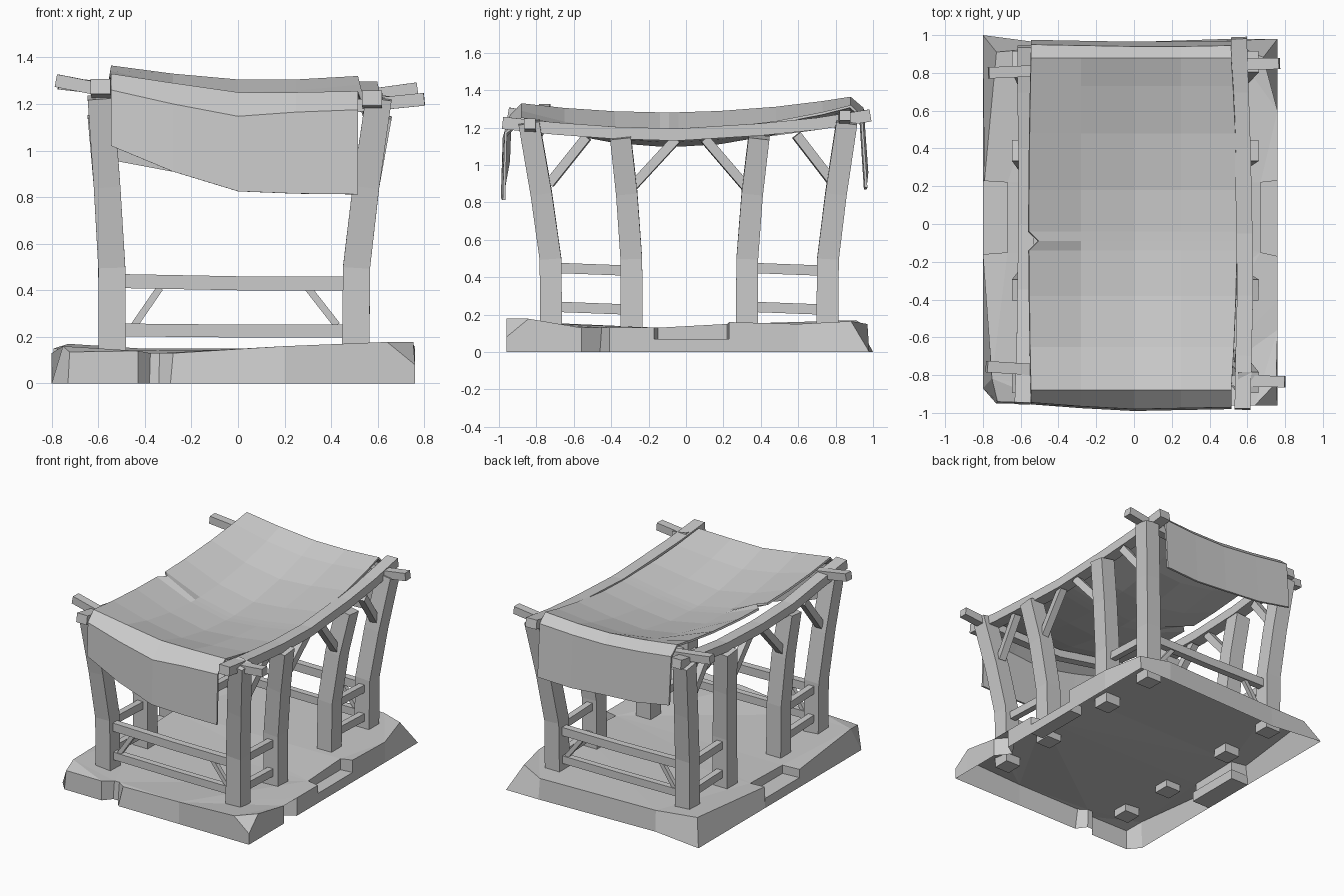
import bpy, bmesh
from mathutils import Vector

if "Cube" in bpy.data.objects:
    bpy.data.objects.remove(bpy.data.objects["Cube"])


def finish(name, bm):
    bmesh.ops.recalc_face_normals(bm, faces=bm.faces)
    me = bpy.data.meshes.new(name)
    bm.to_mesh(me)
    bm.free()
    ob = bpy.data.objects.new(name, me)
    bpy.context.collection.objects.link(ob)
    return ob


def beam(name, pts, w, h, ref=(0, 0, 1), taper=1.0):
    """Sweep a w x h rectangle along a path; h lies towards ref."""
    pts = [Vector(p) for p in pts]
    bm = bmesh.new()
    rings = []
    for i, p in enumerate(pts):
        t = (pts[min(i + 1, len(pts) - 1)] - pts[max(i - 1, 0)]).normalized()
        side = t.cross(Vector(ref)).normalized()
        up = side.cross(t)
        k = 1 + (taper - 1) * i / (len(pts) - 1)
        rings.append([bm.verts.new(p + side * a * w * k / 2 + up * b * h * k / 2)
                      for a, b in ((-1, -1), (1, -1), (1, 1), (-1, 1))])
    for a, b in zip(rings, rings[1:]):
        for j in range(4):
            bm.faces.new((a[j], a[(j + 1) % 4], b[(j + 1) % 4], b[j]))
    bm.faces.new(rings[0])
    bm.faces.new(rings[-1])
    return finish(name, bm)


# Chipped stone plinth, open underneath: x, y, top height, top inset
outline = [
    (-.73, -.95, .135, .01), (-.43, -.95, .14, 0), (-.38, -.89, .13, .01), (-.34, -.89, .13, .01),
    (-.29, -.96, .13, .04), (.2, -.96, .16, 0), (.64, -.96, .178, 0), (.76, -.96, .08, 0),
    (.76, -.85, .178, .01), (.76, -.56, .13, 0), (.68, -.46, .13, .02), (.76, -.41, .13, 0),
    (.76, -.17, .13, 0), (.67, -.15, .13, 0), (.67, .22, .15, 0), (.76, .23, .16, 0),
    (.76, .6, .15, 0), (.76, .98, .165, .1), (.5, .98, .15, .01), (-.42, .95, .15, .01),
    (-.8, 1.0, .17, .09), (-.8, .23, .15, .01), (-.67, .22, .14, 0), (-.67, -.15, .13, 0),
    (-.8, -.16, .13, 0), (-.8, -.87, .16, .06)]
bm = bmesh.new()
low = [bm.verts.new((x, y, 0)) for x, y, z, s in outline]
top = [bm.verts.new((x * (1 - s), y * (1 - s), z)) for x, y, z, s in outline]
n = len(outline)
for i in range(n):
    j = (i + 1) % n
    bm.faces.new((low[i], low[j], top[j], top[i]))
bmesh.ops.triangulate(bm, faces=[bm.faces.new(top)])
finish("plinth", bm)

# Sunken entrance steps
for s, nm, x1 in ((1, "right", .76), (-1, "left", .8)):
    beam(nm + "_step", [(s * (.66 + x1) / 2, -.17, .035), (s * (.66 + x1) / 2, .235, .035)], x1 - .66, .07)

# Bent posts: base y, top y, top z
posts = [(-.72, -.84, 1.23), (-.29, -.35, 1.15), (.325, .39, 1.15), (.755, .86, 1.23)]
sides = [("right", 1, .505, .605), ("left", -1, .54, .59)]
for nm, s, xb, xt in sides:
    for i, (yb, yt, zt) in enumerate(posts):
        lean = lambda f: (s * (xb + (xt - xb) * f), yb + (yt - yb) * f)
        beam(f"{nm}_post_{i + 1}",
             [(*lean(0), .08), (*lean(.04), .5), (*lean(.45), .85), (*lean(1), zt)],
             .118, .118, (0, 1, 0), .95)

# Sagging eave beams
beam("right_eave_beam", [(.575, -.98, 1.225), (.58, -.7, 1.195), (.588, -.38, 1.172), (.585, -.05, 1.162),
                         (.575, .4, 1.19), (.565, .7, 1.22), (.555, .985, 1.265)], .085, .065)
beam("left_eave_beam", [(-.59, -.95, 1.275), (-.58, -.7, 1.235), (-.575, -.35, 1.18), (-.57, 0, 1.165),
                        (-.57, .4, 1.18), (-.575, .7, 1.22), (-.575, .94, 1.26)], .085, .065)

# Cross poles under the cloth ends
beam("front_cross_pole", [(-.78, -.755, 1.30), (-.55, -.77, 1.255), (0, -.8, 1.17),
                          (.55, -.83, 1.195), (.8, -.835, 1.22)], .06, .055)
beam("back_cross_pole", [(-.77, .80, 1.29), (-.55, .81, 1.265), (0, .83, 1.21),
                         (.55, .845, 1.235), (.77, .85, 1.265)], .06, .055)

# Diagonal braces below the eaves
braces = [(-.73, .90, -.53, 1.15), (-.29, .88, -.05, 1.14), (.34, .86, .10, 1.14), (.79, .90, .59, 1.16)]
for nm, s, xb, xt in sides:
    for i, (y0, z0, y1, z1) in enumerate(braces):
        beam(f"{nm}_brace_{i + 1}", [(s * (xb + .5 * (xt - xb)), y0, z0), (s * (xt - .02), y1, z1)], .05, .05)

# Low side railings, two bays on each side
for nm, s, xb, xt in sides:
    for bay, y0, y1 in (("front", -.7, -.3), ("back", .34, .74)):
        for lv, z, h in (("lower", .232, .055), ("upper", .44, .055)):
            beam(f"{nm}_{bay}_{lv}_rail", [(s * xb, y0, z + .01), (s * xb, y1, z - .005)], .045, h)

# End railings with little corner braces
for nm, y in (("front", -.72), ("back", .755)):
    beam(nm + "_lower_rail", [(-.53, y, .23), (0, y, .225), (.5, y, .225)], .045, .055)
    beam(nm + "_upper_rail", [(-.53, y, .44), (0, y, .43), (.5, y, .43)], .05, .06)
    for sd, x0, x1 in (("left", -.445, -.335), ("right", .425, .30)):
        beam(f"{nm}_{sd}_rail_brace", [(x0, y, .25), (x1, y, .41)], .03, .03)

# Cloth canopy: columns across x, rows along y, flaps hanging at both ends
xs = [-.545, -.28, 0, .25, .515]
z_front = [1.33, 1.29, 1.25, 1.25, 1.255]
z_back = [1.365, 1.33, 1.305, 1.305, 1.32]
sag = [.065, .14, .165, .14, .10]
drop_front = [1.02, .91, .825, .815, .812]
edge_front = [1.26, 1.20, 1.147, 1.165, 1.175]
y_front = [-.955, -.975, -.99, -.985, -.98]
rows = [[(x, y, z) for x, y, z in zip(xs, y_front, drop_front)],
        [(x, y + .01, z) for x, y, z in zip(xs, y_front, edge_front)]]
for y in (-.88, -.65, -.38, -.14, -.09, -.04, .18, .48, .73, .88):
    f, g = (y + .88) / 1.76, 1 - (y / .88) ** 2
    row = []
    for i, x in enumerate(xs):
        if i == 0:
            x = -.505 if y == -.09 else x - .01 * g
        if i == 4:
            x += .03 * g
        row.append((x, y, z_front[i] * (1 - f) + z_back[i] * f - sag[i] * g))
    rows.append(row)
y_back = [.955, .95, .945, .945, .95]
drop_back = [.96, .91, .89, .87, .88]
rows.append([(x, y - .005, z - .06) for x, y, z in zip(xs, y_back, z_back)])
rows.append([(x, y + .02, z) for x, y, z in zip(xs, y_back, drop_back)])
bm = bmesh.new()
grid = [[bm.verts.new(p) for p in r] for r in rows]
for a, b in zip(grid, grid[1:]):
    for i in range(len(xs) - 1):
        bm.faces.new((a[i], a[i + 1], b[i + 1], b[i]))
cloth = finish("cloth_canopy", bm)
mod = cloth.modifiers.new("thickness", 'SOLIDIFY')
mod.thickness = .014
mod.offset = -1 if cloth.data.polygons[16].normal.z > 0 else 1
